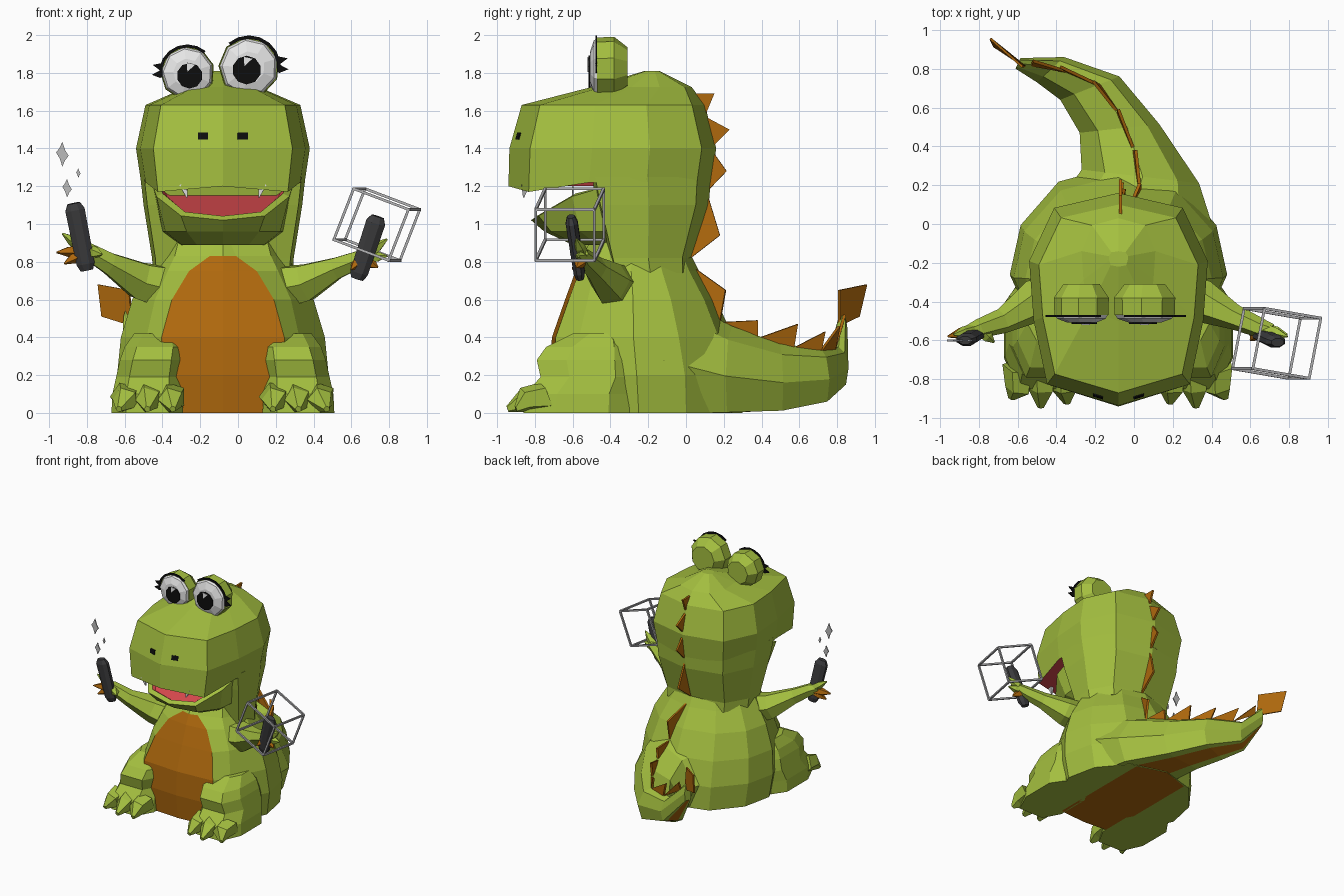
import bpy, bmesh, math
from mathutils import Vector as V
from mathutils.bvhtree import BVHTree

if "Cube" in bpy.data.objects:
    bpy.data.objects.remove(bpy.data.objects["Cube"])

CX = -0.08  # symmetry line of the body


def material(name, *rgb):
    m = bpy.data.materials.new(name)
    m.diffuse_color = (*rgb, 1)
    m.use_nodes = True
    m.node_tree.nodes["Principled BSDF"].inputs["Base Color"].default_value = m.diffuse_color
    return m


GREEN = material("green skin", .37, .52, .05)
ORANGE = material("orange belly", .43, .14, .004)
RED = material("mouth red", .72, .07, .08)
WHITE = material("white", .8, .8, .8)
BLACK = material("black", .004, .004, .004)
DARK = material("dark grey", .045, .045, .048)
STEEL = material("steel grey", .42, .42, .43)
SILVER = material("silver", .5, .5, .5)


def mesh_object(name, verts, faces, mats, idx=None):
    me = bpy.data.meshes.new(name)
    me.from_pydata([tuple(v) for v in verts], [], faces)
    for m in mats:
        me.materials.append(m)
    if idx:
        me.polygons.foreach_set("material_index", idx)
    ob = bpy.data.objects.new(name, me)
    bpy.context.collection.objects.link(ob)
    return ob


def loft(name, rings, mats, rule=lambda i, j: 0, caps=(0, 0)):
    """Skin closed rings; rule(band, column) and caps pick the colour."""
    n = len(rings[0])
    faces, idx = [], []
    for i in range(len(rings) - 1):
        for j in range(n):
            k = (j + 1) % n
            faces.append((i * n + j, i * n + k, (i + 1) * n + k, (i + 1) * n + j))
            idx.append(rule(i, j))
    last = (len(rings) - 1) * n
    faces += [tuple(reversed(range(n))), tuple(range(last, last + n))]
    idx += caps
    ob = mesh_object(name, [p for r in rings for p in r], faces, mats, idx)
    bm = bmesh.new()
    bm.from_mesh(ob.data)
    bmesh.ops.recalc_face_normals(bm, faces=bm.faces)
    bm.to_mesh(ob.data)
    bm.free()
    return ob


def tube(name, pts, radii, mat, n=6, squash=1.0):
    pts = [V(p) for p in pts]
    d = (pts[-1] - pts[0]).normalized()
    ref = V((0, 0, 1)) if abs(d.y) > .8 else V((0, 1, 0))
    u = ref.cross(d).normalized()
    v = d.cross(u)
    ang = [2 * math.pi * (k + .5) / n for k in range(n)]
    return loft(name, [[p + u * r * math.cos(a) + v * r * squash * math.sin(a) for a in ang]
                       for p, r in zip(pts, radii)], [mat])


def plate(name, polys, mat, thick=.008):
    verts, faces = [], []
    for p in polys:
        faces.append(tuple(range(len(verts), len(verts) + len(p))))
        verts += p
    ob = mesh_object(name, verts, faces, [mat])
    mod = ob.modifiers.new("thickness", 'SOLIDIFY')
    mod.thickness, mod.offset = thick, 0
    return ob


def mirrored(half, z):
    """Half outline (offset, y) from front to back -> full ring at height z or z(y)."""
    full = half + [(-x, y) for x, y in reversed(half[1:-1])]
    return [(CX + x, y, z(y) if callable(z) else z) for x, y in full]


def block(z, yf, yb, hw, shape):
    return mirrored([(x * hw, yf + t * (yb - yf)) for x, t in shape], z)


# torso, with orange belly columns and underside
def torso_ring(z, yf, yb, hw, belly):
    d = yb - yf
    return mirrored([(0, yf), (belly, yf + .02), (max(.75 * hw, belly + .05), yf + .15 * d),
                     (hw, yf + .45 * d), (.9 * hw, yf + .7 * d), (.55 * hw, yb - .08 * d), (0, yb)], z)


torso = [torso_ring(*r) for r in [
    (0, -.70, .30, .53, .30), (.2, -.72, .30, .56, .33), (.4, -.71, .25, .54, .325), (.6, -.64, .16, .48, .27),
    (.75, -.585, .07, .39, .18), (.83, -.55, .03, .34, .07), (.92, -.5, .02, .31, .03)]]
under = [(CX + max(-.24, min(.24, x - CX)), y, z) for x, y, z in torso[0]]
loft("torso", [under] + torso, [GREEN, ORANGE],
     lambda i, j: int(0 < i < 6 and j in (0, 11)), (1, 0))

# tail, sweeping to one side, orange underneath; t places the spine across each section
tail = []
for lx, ly, rx, ry, zb, zt, t in [(-.6, -.2, .44, -.12, .004, .66, .5), (-.27, .28, .335, .21, .003, .46, .52),
                                  (-.28, .47, .13, .515, .012, .365, .6), (-.38, .64, -.075, .76, .06, .34, .62),
                                  (-.5, .73, -.36, .86, .15, .35, .6), (-.61, .8, -.585, .855, .38, .54, .5)]:
    tail.append([(lx + (rx - lx) * u, ly + (ry - ly) * u, zb + (zt - zb) * v) for u, v in
                 [(0, .42), (t * .38, .84), (t, 1), (1 - (1 - t) * .38, .84), (1, .42),
                  (.9, 0), (.72, 0), (.28, 0), (.1, 0)]])
loft("tail", tail, [GREEN, ORANGE], lambda i, j: int(j == 6))

# neck flush with the back of the upper head, then the lower jaw
HEAD = [(0, 0), (.8, .1), (.95, .4), (1, .68), (.72, .93), (0, 1)]
NECK = [(0, 0), (.6, 0), (.953, .03), (1, .467), (.72, .884), (0, 1)]
loft("neck", [block(z, a, b, w, NECK) for z, a, b, w in
              [(.74, -.38, .03, .37), (.82, -.40, .03, .375), (1.1, -.47, .12, .42), (1.25, -.5, .133, .437)]],
     [GREEN])


def lip(y):  # the mouth line dips in front and rises to the corner
    return 1.2 if y < -.9 or y > -.3 else (1.17 if y < -.7 else 1.22)


head = loft("upper_head", [block(z, a, b, w, HEAD) for z, a, b, w in
                           [(lip, -.94, .13, .43), (1.4, -.935, .16, .46), (1.63, -.87, .1, .41),
                            (1.725, -.5, .03, .19), (1.81, -.22, -.14, .05)]], [GREEN, RED], caps=(1, 0))
JAW = [(0, 0), (.6, .07), (.95, .38), (1, .7), (.7, 1), (0, 1)]


def rim(y):
    return min(1.2, 1.02 + .58 * (y + .82))


loft("lower_jaw", [block(.89, -.6, -.25, .23, JAW), block(.96, -.75, -.25, .32, JAW),
                   block(rim, -.82, -.25, .37, JAW), block(lambda y: rim(y) + .005, -.79, -.25, .335, JAW),
                   block(lambda y: rim(y) - .02, -.77, -.25, .31, JAW)],
     [GREEN, RED], lambda i, j: int(i == 3), (0, 1))

# fangs and nostrils
bvh = BVHTree.FromPolygons([v.co for v in head.data.vertices], [p.vertices for p in head.data.polygons])
for s in (-1, 1):
    tube("fang", [(CX + s * .21, -.85, 1.21), (CX + s * .19, -.86, 1.14)], [.03, .004], WHITE, 4)
    x, z = CX + s * .105, 1.465
    corners = [(x - .026, z - .018), (x + .026, z - .018), (x + .026, z + .018), (x - .026, z + .018)]
    plate("nostril", [[bvh.ray_cast(V((a, -2, b)), V((0, 1, 0)))[0] - V((0, .002, 0)) for a, b in corners]], BLACK)

# eyes with hoods, pupils, glints and lashes
for s, ex, ez, r in [(-1, -.268, 1.8, .145), (1, .058, 1.83, .162)]:
    def disc(y, q, n=9, dx=0, dz=0):
        return [(ex + dx + q * math.cos(2 * math.pi * k / n + .3), y,
                 ez + dz + q * math.sin(2 * math.pi * k / n + .3)) for k in range(n)]

    def at(deg, q):
        a = math.radians(deg)
        return (ex + s * q * math.cos(a), -.474, ez + q * math.sin(a))

    loft("eye_hood", [disc(-.47, r * .98), disc(-.38, r), disc(-.31, r * .66)], [GREEN])
    loft("eyeball", [disc(-.465, r * .97), disc(-.488, r * .88), disc(-.508, r * .52)], [WHITE])
    px = -s * .012
    plate("pupil", [disc(-.512, r * .47, 10, px, -.015)], BLACK)
    plate("eye_glint", [[(ex + px - .012, -.518, ez + .005), (ex + px - .015, -.518, ez + .055),
                         (ex + px + .03, -.518, ez + .045)]], WHITE, .005)
    lashes = [[at(a, r * .93), at(a + 20, r * .93), at(a + 20, r * 1.04), at(a, r * 1.04)]
              for a in range(-10, 130, 20)]
    lashes += [[at(a - 8, r), at(a, r * 1.3), at(a + 8, r)] for a in (-3, 13)]
    plate("eyelashes", lashes, BLACK)

# legs, feet and toes
LEG = [(-.6, 0), (.6, 0), (1, .25), (1, .75), (.6, 1), (-.6, 1), (-1, .75), (-1, .25)]
for s in (-1, 1):
    rings = []
    for z, yf, yb, off, hw in [(0, -.86, -.3, .4, .19), (.1, -.85, -.3, .4, .185), (.19, -.77, -.28, .39, .175),
                               (.28, -.79, -.28, .375, .17), (.35, -.74, -.3, .36, .16), (.42, -.6, -.36, .35, .12)]:
        rings.append([(CX + s * off + x * hw, yf + t * (yb - yf) + (.03 if x * s > .9 else 0), z) for x, t in LEG])
    loft("leg", rings, [GREEN])
    for off, tip, y in [(.275, .265, -.925), (.395, .4, -.945), (.515, .55, -.9)]:
        tube("toe", [(CX + s * off, -.74, .085), (CX + s * off, -.85, .07), (CX + s * tip, y, .02)],
             [.085, .07, .018], GREEN, 5)

# arms and hands
hands = {
    "left": ([(-.36, -.36, .66), (-.52, -.4, .70), (-.68, -.5, .79), (-.8, -.54, .86), (-.86, -.56, .88)],
             [(-.93, -.57, .95, 0), (-.96, -.58, .85, 1), (-.92, -.58, .79, 1), (-.72, -.61, .84, 0)]),
    "right": ([(.2, -.36, .66), (.36, -.4, .69), (.52, -.48, .765), (.66, -.54, .82), (.71, -.55, .84)],
              [(.79, -.58, .92, 0), (.79, -.57, .83, 0), (.74, -.58, .77, 1), (.60, -.6, .76, 1)])}
for side, (path, fingers) in hands.items():
    tube(side + "_arm", path, [.13, .11, .065, .05, .035], GREEN)
    palm = V(path[3])
    for x, y, z, c in fingers:
        tip = V((x, y, z))
        tube(side + "_finger", [palm, palm.lerp(tip, .6), tip], [.035, .03, .005], ORANGE if c else GREEN, 5)

# hand-held sticks
for a, b in [((-.80, -.56, .755), (-.87, -.6, 1.11)), ((.63, -.56, .71), (.74, -.61, 1.04))]:
    a, b = V(a), V(b)
    tube("hand_stick", [a, a.lerp(b, .1), a.lerp(b, .9), b], [.036, .052, .056, .036], DARK, 8, .62)

# floating wire box
c, ax = V((.735, -.615, .997)), [V((.29, -.05, -.11)), V((.06, .31, 0)), V((.105, 0, .27))]
for i in range(3):
    for p in (-.5, .5):
        for q in (-.5, .5):
            o = c + ax[(i + 1) % 3] * p + ax[(i + 2) % 3] * q
            tube("wire_box_bar", [o - ax[i] / 2, o + ax[i] / 2], [.01, .01], STEEL, 4)

# sparkles above the other stick
for x, z, w, h in [(-.93, 1.37, .033, .066), (-.905, 1.19, .025, .05), (-.845, 1.27, .012, .026)]:
    star = []
    for k in range(8):
        f = 1 if k % 2 == 0 else .6
        a = k * math.pi / 4
        star.append((x + w * f * math.cos(a), -.6, z + h * f * math.sin(a) - .25 * w * math.cos(a)))
    plate("sparkle", [star], SILVER)

# back spikes following the spine down to the tail fin
base = [(-.07, .02, 1.69), (-.07, .1, 1.57), (-.07, .13, 1.4), (-.07, .11, 1.17), (-.06, .0, .8), (.03, .18, .48),
        (.0, .38, .395), (-.08, .57, .345), (-.18, .715, .33), (-.34, .785, .335), (-.53, .82, .45)]
tips = [(-.07, .15, 1.69), (-.07, .23, 1.5), (-.06, .215, 1.28), (-.05, .18, .94), (.03, .21, .65),
        (.01, .38, .49), (-.08, .59, .47), (-.21, .735, .43), (-.38, .81, .46), (-.52, .84, .52)]
spikes = [[base[i], tips[i], base[i + 1]] for i in range(10)]
plate("back_spikes", spikes, ORANGE, .016)
plate("tail_fin", [[(-.56, .81, .46), (-.575, .81, .65), (-.74, .955, .68), (-.72, .915, .51)]], ORANGE, .012)
